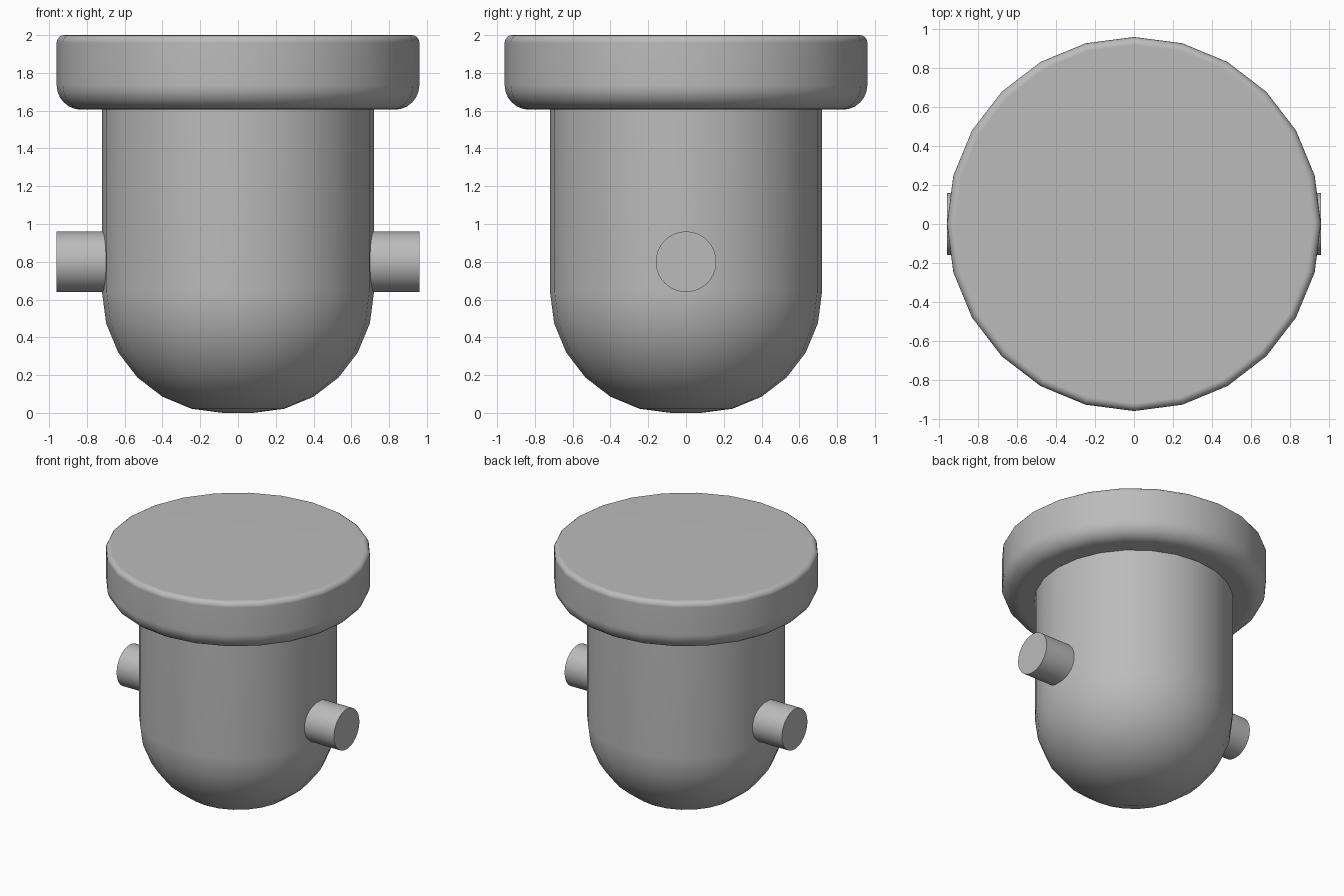
import bpy, bmesh
from math import sin, cos, pi, radians

cube = bpy.data.objects.get("Cube")
if cube:
    bpy.data.objects.remove(cube, do_unlink=True)

grey = bpy.data.materials.new("plain_grey")
grey.use_nodes = True
color = (0.5, 0.5, 0.5, 1)
grey.diffuse_color = color
grey.node_tree.nodes["Principled BSDF"].inputs["Base Color"].default_value = color


def arc(cx, cz, radius, start, end, steps):
    """Points of a rounded corner in the profile plane."""
    angles = [radians(start + (end - start) * i / steps) for i in range(steps + 1)]
    return [(cx + radius * cos(a), cz + radius * sin(a)) for a in angles]


def lathe(name, profile, sides):
    """Closed solid of revolution from a bottom-to-top (radius, z) profile."""
    bm = bmesh.new()
    rings = [[bm.verts.new((r * cos(2 * pi * i / sides), r * sin(2 * pi * i / sides), z))
              for i in range(sides)] for r, z in profile]
    for low, high in zip(rings, rings[1:]):
        for i in range(sides):
            j = (i + 1) % sides
            bm.faces.new((low[i], low[j], high[j], high[i]))
    bm.faces.new(rings[0][::-1])
    bm.faces.new(rings[-1])
    mesh = bpy.data.meshes.new(name)
    bm.to_mesh(mesh)
    bm.free()
    mesh.materials.append(grey)
    obj = bpy.data.objects.new(name, mesh)
    bpy.context.collection.objects.link(obj)
    bpy.ops.object.select_all(action='DESELECT')
    obj.select_set(True)
    bpy.context.view_layer.objects.active = obj
    bpy.ops.object.shade_smooth_by_angle(angle=radians(30))
    weighted = obj.modifiers.new("flat_ends", 'WEIGHTED_NORMAL')
    weighted.keep_sharp = True
    return obj


# Round-bottomed body with a small flat base
lathe("body", arc(0.08, 0.64, 0.64, -90, 0, 6) + [(0.72, 1.62)], 24)

# Wide lid, softly rounded below and lightly rounded above
lathe("lid", arc(0.83, 1.735, 0.13, -90, 0, 6) + arc(0.92, 1.96, 0.04, 0, 90, 4), 24)

# Side pegs
for name, side in (("left_peg", 1), ("right_peg", -1)):
    peg = lathe(name, [(0.16, 0), (0.16, 0.36)], 64)
    peg.location = (side * 0.6, 0, 0.80)
    peg.rotation_euler.y = side * pi / 2
